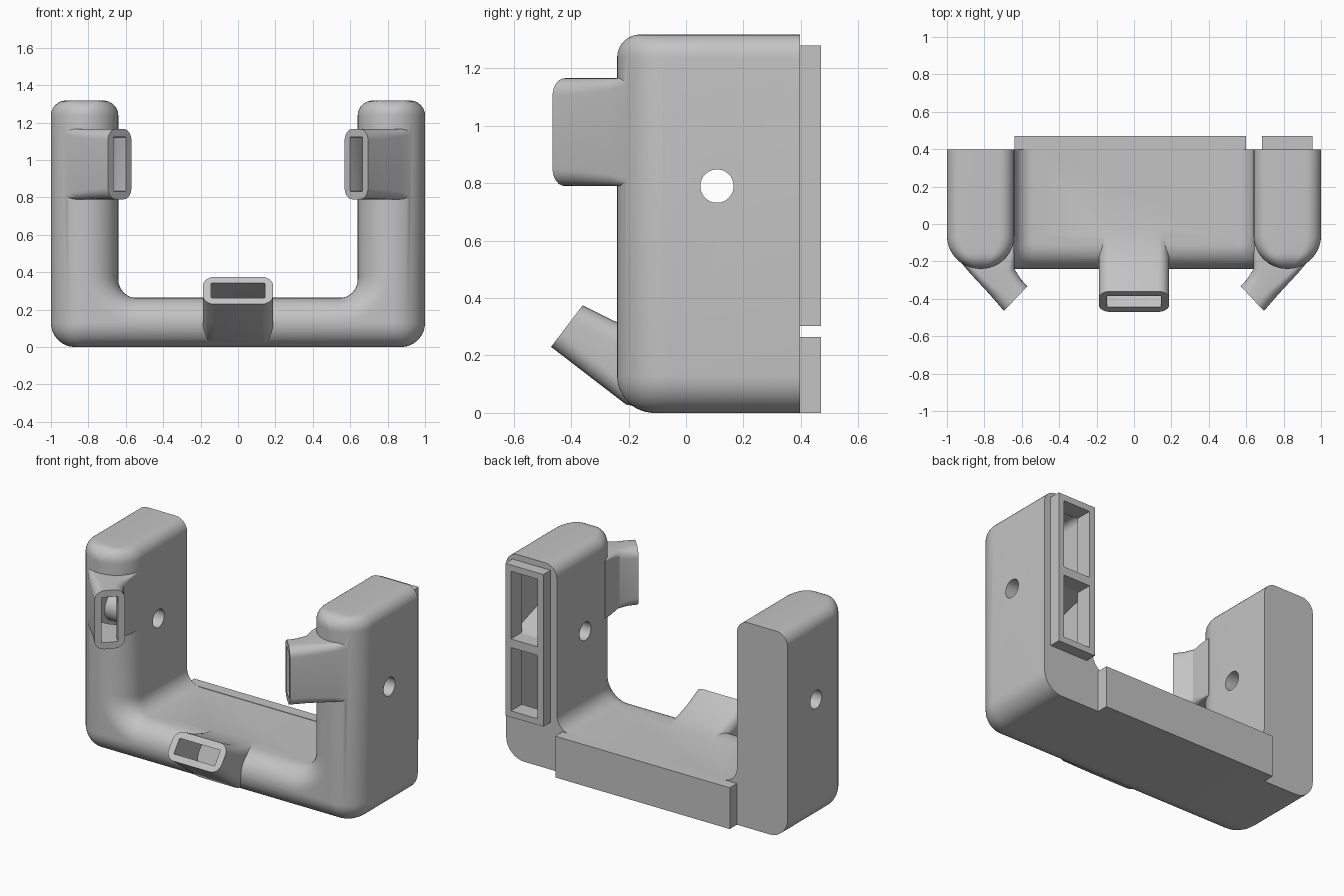
import bpy, bmesh, math
from mathutils import Vector

if "Cube" in bpy.data.objects:
    bpy.data.objects.remove(bpy.data.objects["Cube"], do_unlink=True)

grey = bpy.data.materials.new("plain_grey")
grey.use_nodes = True
colour = (0.55, 0.55, 0.55, 1)
grey.diffuse_color = colour
grey.node_tree.nodes["Principled BSDF"].inputs["Base Color"].default_value = colour

ARM_X, INNER_X, BAR_Z, TOP_Z = 1.0, 0.64, 0.262, 1.318
FRONT_Y, BACK_Y = -0.24, 0.397
WALL = 0.04


def round_poly(corners, steps=8):
    """Outline from right-angled corners (x, y, radius)."""
    pts, count = [], len(corners)
    for i, (x, y, r) in enumerate(corners):
        p = Vector((x, y))
        u = (Vector(corners[i - 1][:2]) - p).normalized()
        v = (Vector(corners[(i + 1) % count][:2]) - p).normalized()
        c = p + r * (u + v)
        for k in range(steps + 1):
            t = math.pi / 2 * k / steps
            pts.append(c - r * (v * math.cos(t) + u * math.sin(t)))
    return pts


def loft(name, rings):
    """Skin a list of equal-length rings and cap both ends."""
    bm = bmesh.new()
    loops = [[bm.verts.new(p) for p in ring] for ring in rings]
    n = len(loops[0])
    for a, b in zip(loops, loops[1:]):
        for i in range(n):
            j = (i + 1) % n
            bm.faces.new((a[i], a[j], b[j], b[i]))
    bm.faces.new(loops[0])
    bm.faces.new(loops[-1])
    bmesh.ops.recalc_face_normals(bm, faces=bm.faces)
    mesh = bpy.data.meshes.new(name)
    bm.to_mesh(mesh)
    bm.free()
    mesh.materials.append(grey)
    obj = bpy.data.objects.new(name, mesh)
    bpy.context.collection.objects.link(obj)
    return obj


def box(name, lo, hi):
    (x0, y0, z0), (x1, y1, z1) = lo, hi
    return loft(name, [[(x0, y0, z), (x1, y0, z), (x1, y1, z), (x0, y1, z)] for z in (z0, z1)])


def rod(name, x0, x1, radius):
    angles = [math.tau * k / 32 for k in range(32)]
    return loft(name, [[(x, 0.108 + radius * math.cos(a), 0.79 + radius * math.sin(a))
                        for a in angles] for x in (x0, x1)])


def combine(target, tool, operation, keep=False):
    mod = target.modifiers.new("combine", "BOOLEAN")
    mod.operation, mod.solver, mod.object = operation, "EXACT", tool
    bpy.context.view_layer.objects.active = target
    bpy.ops.object.modifier_apply(modifier=mod.name)
    if not keep:
        bpy.data.objects.remove(tool, do_unlink=True)


def u_shell(name, wall, back):
    """U-shaped duct body with rounded front, shrunk by the wall thickness."""
    def inset(radius, t):
        return radius - math.sqrt(max(0, radius ** 2 - max(0, radius - t) ** 2))
    arm_r, bar_r, top_r = 0.178 - wall, 0.129 - wall, 0.08 - wall
    depths = [arm_r * (1 - math.cos(math.pi / 2 * k / 14)) for k in range(15)]
    depths.append(back - FRONT_Y - wall)
    rings = []
    for t in depths:
        da, db, dt = inset(arm_r, t), inset(bar_r, t), inset(top_r, t)
        xo, xi = ARM_X - wall - da, INNER_X + wall + da
        zb, zi, zt = wall + db, BAR_Z - wall - db, TOP_Z - wall - dt
        ro, rt, ri = max(bar_r - db, 0.001), max(top_r - dt, 0.001), 0.1 + wall + da
        outline = round_poly([(-xo, zb, ro), (xo, zb, ro), (xo, zt, rt), (xi, zt, rt),
                              (xi, zi, ri), (-xi, zi, ri), (-xi, zt, rt), (-xo, zt, rt)])
        rings.append([(p.x, FRONT_Y + wall + t, p.y) for p in outline])
    return loft(name, rings)


def nozzle(name, sections, across, half, channel=False):
    """Loft rounded rectangles, each given by its two side points and corner radius."""
    rings = []
    across = Vector(across)
    for a, b, r in sections:
        a, b = Vector(a), Vector(b)
        u = (b - a).normalized()
        width, h = (b - a).length, half
        if channel:
            a, width, h, r = a + u * 0.042, width - 0.084, half - 0.043, 0.004
        outline = round_poly([(0, -h, r), (width, -h, r), (width, h, r), (0, h, r)], 6)
        rings.append([a + u * p.x + across * p.y for p in outline])
    if channel:
        middle = [(Vector(a) + Vector(b)) / 2 for a, b, r in sections]
        push = (middle[0] - middle[1]).normalized() * 0.05
        rings.insert(0, [p + push for p in rings[0]])
    return loft(name, rings)


# Nozzle sections, tip first
def side_sections(s):
    z = 0.978
    return [((s * 0.57, -0.333, z), (s * 0.695, -0.465, z), 0.06),
            ((s * 0.605, -0.295, z), (s * 0.77, -0.378, z), 0.055),
            ((s * 0.64, -0.24, z), (s * 0.875, -0.265, z), 0.04),
            ((s * 0.64, -0.17, z), (s * 0.96, -0.165, z), 0.015),
            ((s * 0.641, -0.10, z), (s * 0.999, -0.08, z), 0.005)]


front_sections = [((0, -0.47, 0.23), (0, -0.36, 0.375), 0.06),
                  ((0, -0.34, 0.13), (0, -0.25, 0.32), 0.06),
                  ((0, -0.21, 0.03), (0, -0.13, 0.28), 0.06),
                  ((0, -0.10, 0.004), (0, 0.0, 0.258), 0.06)]
nozzles = [(side_sections(1), (0, 0, 1)), (side_sections(-1), (0, 0, 1)),
           (front_sections, (1, 0, 0))]

# Duct body with its three nozzles
body = u_shell("duct_body", 0, BACK_Y)
for sections, across in nozzles:
    combine(body, nozzle("nozzle", sections, across, 0.188), "UNION")

# Hollow interior
combine(body, u_shell("cavity", WALL, 0.36), "DIFFERENCE")
for sections, across in nozzles:
    combine(body, nozzle("channel", sections, across, 0.188, True), "DIFFERENCE")

# Inlet frame with two windows on the left arm
frame = box("inlet_frame", (0.685, BACK_Y, 0.303), (0.955, 0.47, 1.28))
for low, high in ((0.343, 0.75), (0.805, 1.24)):
    window = box("window", (0.725, 0.3, low), (0.915, 0.6, high))
    combine(frame, window, "DIFFERENCE", keep=True)
    combine(body, window, "DIFFERENCE")

# Flow divider inside the left arm, sleeve inside the right arm
profile = [(0.37, 0.75), (0.37, 0.805), (0.11, 0.89), (-0.12, 0.81), (-0.12, 0.77), (0.11, 0.68)]
divider = loft("flow_divider", [[(x, y, z) for y, z in profile] for x in (0.67, 0.97)])
sleeve = rod("screw_sleeve", -0.97, -0.67, 0.09)

# Screw hole through both arms
hole = rod("screw_hole", -1.2, 1.2, 0.058)
for part in (body, divider, sleeve):
    combine(part, hole, "DIFFERENCE", keep=True)
bpy.data.objects.remove(hole, do_unlink=True)

# Mounting rail across the back of the bar
rail = box("back_rail", (-0.64, BACK_Y, 0), (0.6, 0.47, 0.265))

for part in (body, frame, divider, sleeve, rail):
    bpy.ops.object.select_all(action="DESELECT")
    part.select_set(True)
    bpy.context.view_layer.objects.active = part
    bpy.ops.object.shade_smooth_by_angle(angle=math.radians(30))
